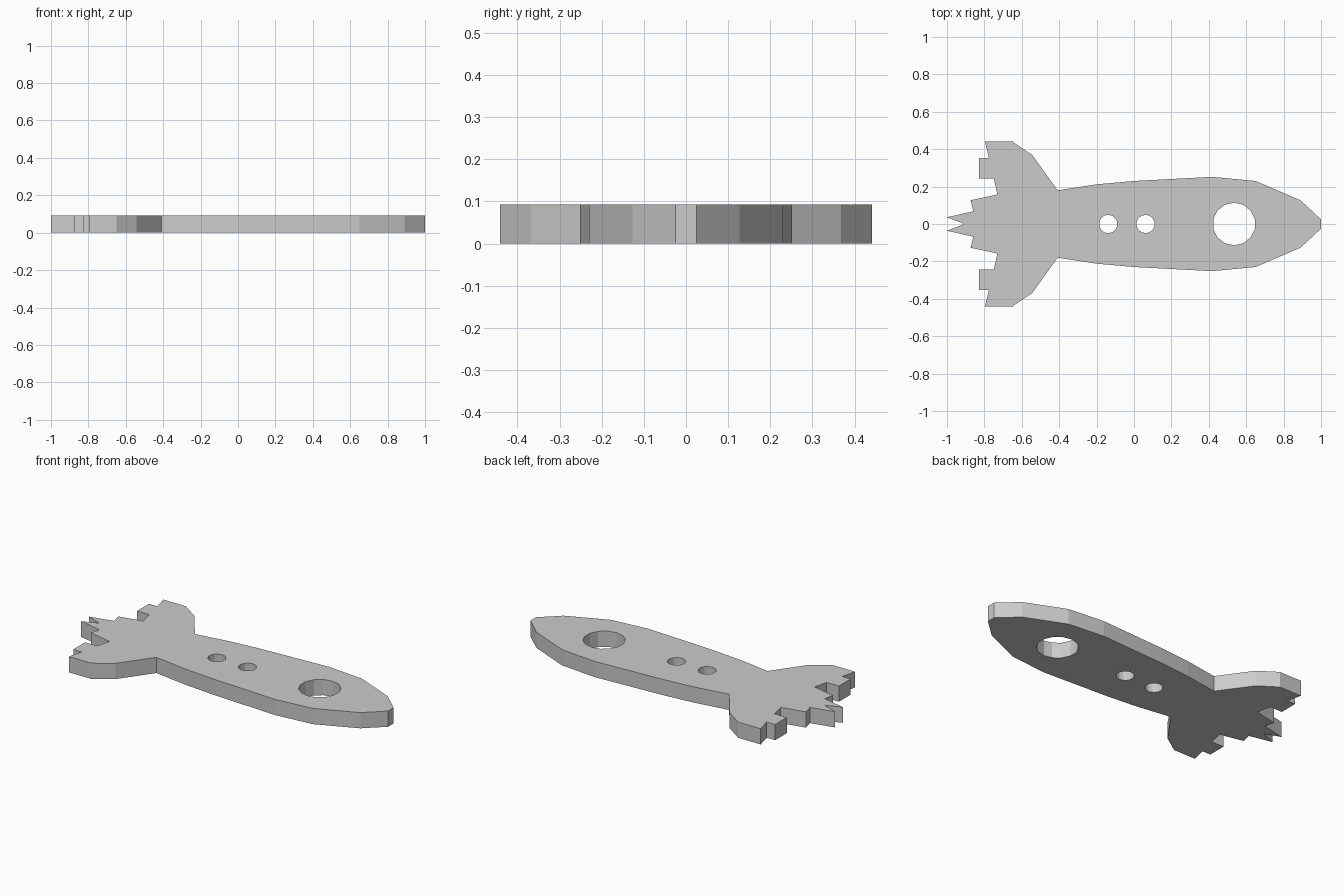
import bpy
from math import sin, cos, pi

if "Cube" in bpy.data.objects:
    bpy.data.objects.remove(bpy.data.objects["Cube"])

THICK = 0.093

# Upper half of the outline, nose to tail notch
half = [(1.0, 0.025), (0.89, 0.127), (0.65, 0.23), (0.42, 0.252), (0.0, 0.23),
        (-0.2, 0.212), (-0.408, 0.18), (-0.543, 0.368), (-0.65, 0.441),
        (-0.797, 0.441), (-0.775, 0.353), (-0.83, 0.353), (-0.83, 0.243),
        (-0.75, 0.243), (-0.73, 0.158), (-0.873, 0.127), (-0.859, 0.068),
        (-1.0, 0.036), (-0.907, 0.0)]
outline = half + [(x, -y) for x, y in reversed(half[:-1])]


def ring(cx, r, n=14):
    # Vertex at the top of each porthole
    return [(cx + r * cos(pi / 2 + 2 * pi * i / n),
             r * sin(pi / 2 + 2 * pi * i / n)) for i in range(n)]


def add_loop(curve, pts):
    s = curve.splines.new('POLY')
    s.points.add(len(pts) - 1)
    for p, (x, y) in zip(s.points, pts):
        p.co = (x, y, 0, 1)
    s.use_cyclic_u = True


# Flat rocket plate with three round portholes
curve = bpy.data.curves.new("rocket_plate", 'CURVE')
curve.dimensions = '2D'
curve.fill_mode = 'BOTH'
curve.extrude = THICK / 2
for loop in (outline, ring(0.535, 0.114), ring(0.062, 0.049), ring(-0.138, 0.049)):
    add_loop(curve, loop)
plate = bpy.data.objects.new("rocket_plate", curve)
plate.location.z = THICK / 2
bpy.context.collection.objects.link(plate)

# Turn into a flat-shaded, welded mesh
bpy.context.view_layer.objects.active = plate
plate.select_set(True)
bpy.ops.object.convert(target='MESH')
bpy.ops.object.mode_set(mode='EDIT')
bpy.ops.mesh.select_all(action='SELECT')
bpy.ops.mesh.remove_doubles(threshold=0.0005)
bpy.ops.mesh.normals_make_consistent(inside=False)
bpy.ops.object.mode_set(mode='OBJECT')
bpy.ops.object.shade_flat()
